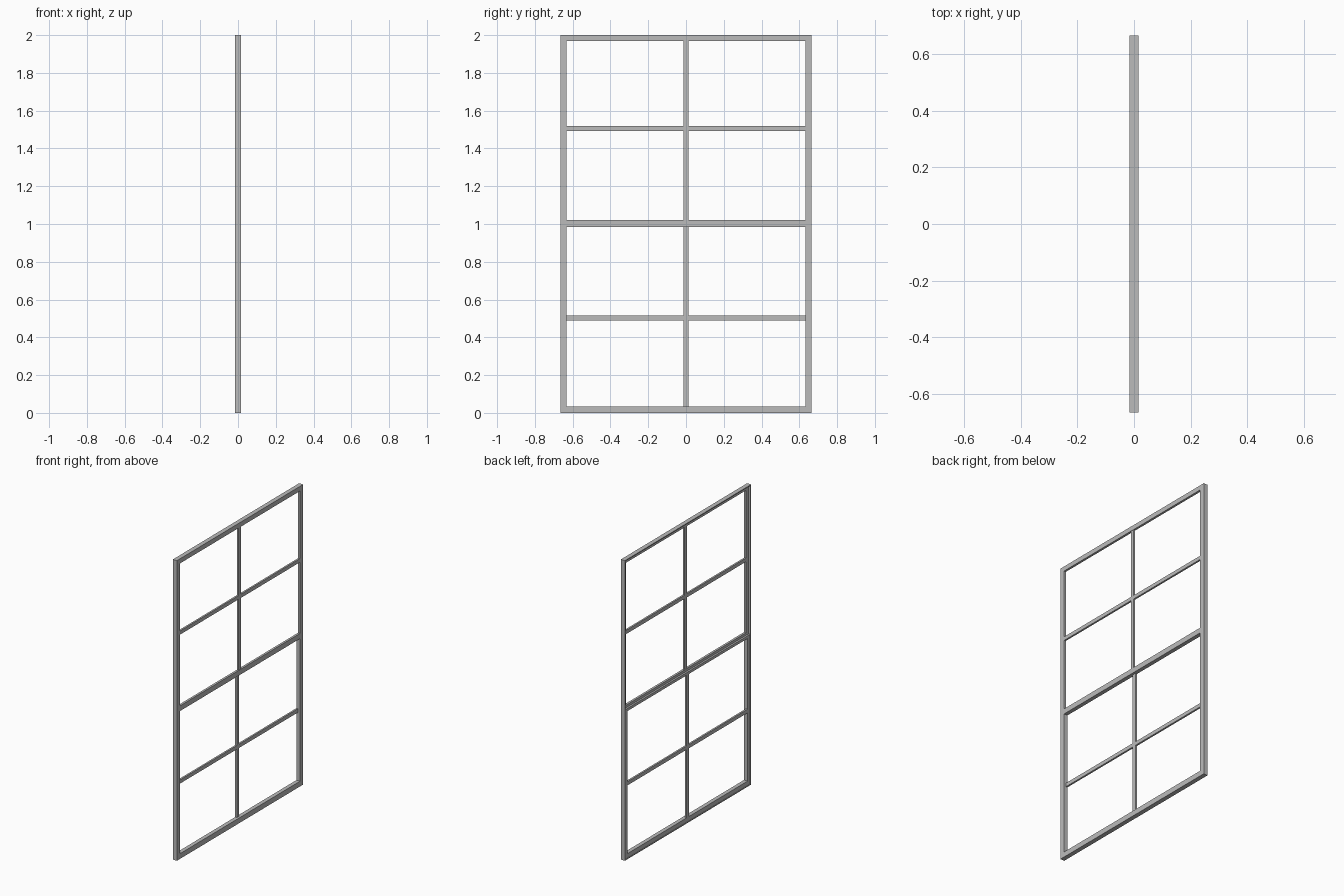
import bpy

cube = bpy.data.objects.get("Cube")
if cube:
    bpy.data.objects.remove(cube, do_unlink=True)

# One painted metal colour
paint = bpy.data.materials.new("light_grey_paint")
paint.use_nodes = True
GREY = (0.5, 0.5, 0.5, 1)
paint.diffuse_color = GREY
paint.node_tree.nodes["Principled BSDF"].inputs["Base Color"].default_value = GREY


def bar(name, x, y, z):
    """Box between the given (low, high) limits."""
    bpy.ops.mesh.primitive_cube_add(size=1)
    ob = bpy.context.object
    ob.name = name
    ob.location = [(a + b) / 2 for a, b in (x, y, z)]
    ob.scale = [b - a for a, b in (x, y, z)]
    bpy.ops.object.transform_apply(location=True, rotation=False, scale=True)
    ob.data.materials.append(paint)


def border(name, x, half, z, side, bottom, top):
    """Rectangular frame: two stiles with rails fitted between them."""
    for label, s in (("left", 1), ("right", -1)):
        bar(f"{name}_{label}_stile", x, sorted((s * half, s * (half - side))), z)
    inner = (side - half, half - side)
    bar(f"{name}_bottom_rail", x, inner, (z[0], z[0] + bottom))
    bar(f"{name}_top_rail", x, inner, (z[1] - top, z[1]))


def glazing_bars(name, x, half, z, middle, width=0.025):
    """Cross of thin bars dividing one sash into four panes."""
    w = width / 2
    bar(f"{name}_vertical_bar", x, (-w, w), z)
    for label, s in (("left", 1), ("right", -1)):
        bar(f"{name}_{label}_horizontal_bar", x, sorted((s * w, s * half)),
            (middle - w, middle + w))


HALF, WIDTH = 0.665, 0.033
RIM = 0.006
OPEN = HALF - WIDTH
OUTER = (0.0, 0.015)
INNER = (-0.012, 0.0)

# Outer face frame, with a thin rim returning to the inner side
border("face_frame", OUTER, HALF, (0, 2), WIDTH, 0.035, 0.031)
border("rim", (-0.015, 0.0), HALF, (0, 2), RIM, RIM, RIM)

# Meeting rail of the upper sash
bar("meeting_rail", OUTER, (-OPEN, OPEN), (0.985, 1.02))

# Lower sash sits behind the face frame
border("lower_sash", INNER, HALF - RIM, (RIM, 1.003), WIDTH - RIM, 0.029, 0.018)

# Glazing bars, on the outer plane above and the inner plane below
glazing_bars("upper", (0.001, 0.013), OPEN, (1.02, 1.969), 1.505)
glazing_bars("lower", (-0.012, 0.0), OPEN, (0.035, 0.985), 0.502)
